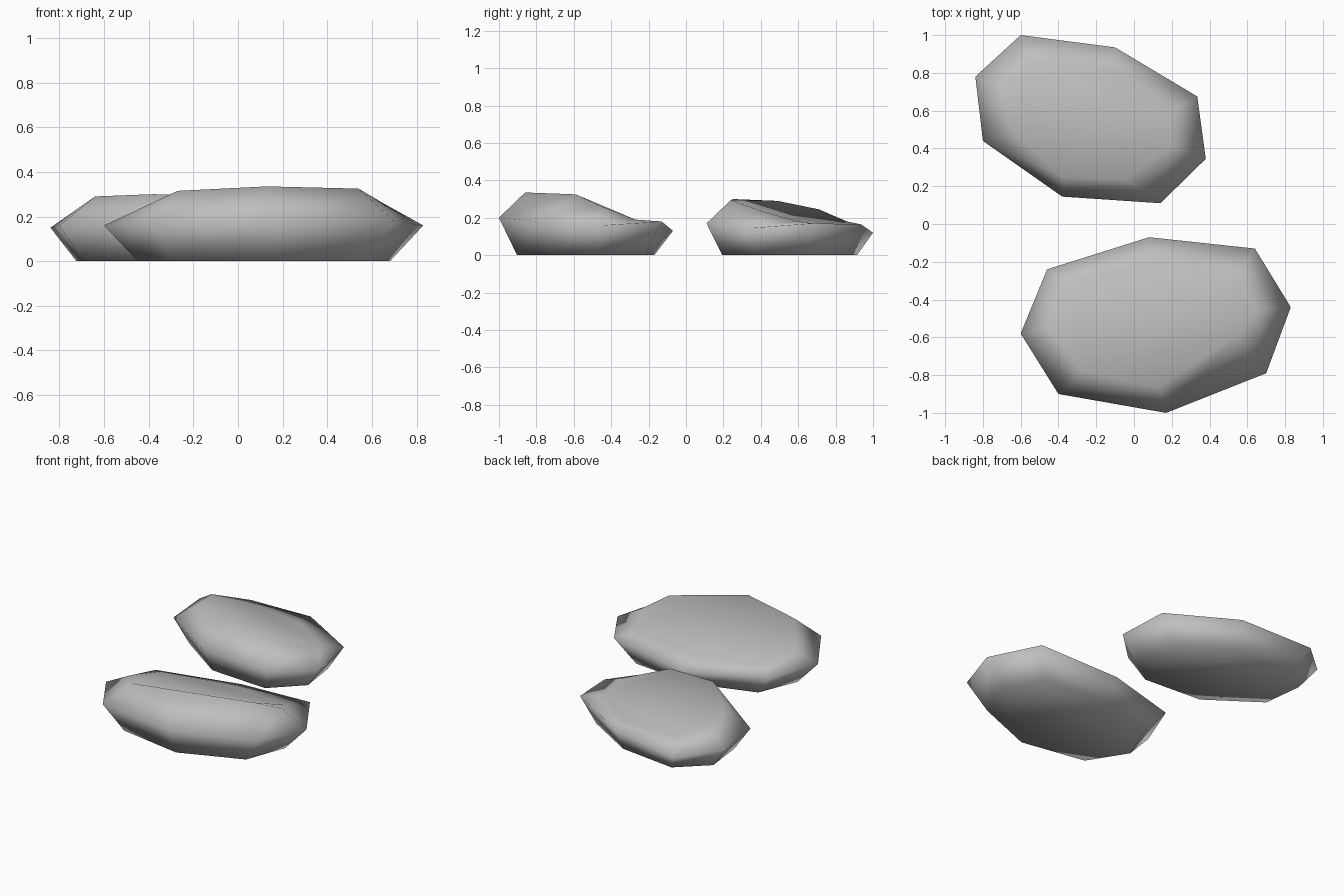
import bpy

cube = bpy.data.objects.get("Cube")
if cube:
    bpy.data.objects.remove(cube, do_unlink=True)

# Plain grey stone
stone = bpy.data.materials.new("grey_stone")
stone.use_nodes = True
grey = (0.52, 0.52, 0.52, 1)
stone.diffuse_color = grey
stone.node_tree.nodes["Principled BSDF"].inputs["Base Color"].default_value = grey


def make_rock(name, rim, top, centre, shrink):
    """Eight-sided boulder: flat base, wide rim and a tilted, faceted top."""
    cx, cy = centre
    base = [(cx + (x - cx) * shrink, cy + (y - cy) * shrink, 0) for x, y, z in rim]
    n = len(rim)
    faces = [tuple(range(n - 1, -1, -1)), tuple(range(2 * n, 3 * n))]
    for ring in (0, n):
        for i in range(n):
            j = (i + 1) % n
            faces.append((ring + i, ring + j, ring + n + j, ring + n + i))
    mesh = bpy.data.meshes.new(name)
    mesh.from_pydata(base + rim + top, [], faces)
    mesh.materials.append(stone)
    mesh.shade_smooth()
    mesh.update()
    rock = bpy.data.objects.new(name, mesh)
    bpy.context.collection.objects.link(rock)
    return rock


# Front boulder, rings run counter-clockwise from the front
make_rock(
    "front_rock",
    rim=[(.17, -1, .2), (.70, -.79, .18), (.83, -.44, .16), (.64, -.13, .18),
         (.08, -.07, .13), (-.46, -.24, .15), (-.60, -.58, .16), (-.40, -.90, .18)],
    top=[(.13, -.86, .335), (.54, -.59, .325), (.65, -.45, .26), (.55, -.27, .19),
         (.08, -.2, .18), (-.36, -.31, .19), (-.45, -.55, .23), (-.27, -.78, .315)],
    centre=(.12, -.54), shrink=.79)

# Back boulder
make_rock(
    "back_rock",
    rim=[(-.38, .145, .17), (.14, .11, .17), (.38, .345, .145), (.335, .675, .17),
         (-.10, .935, .165), (-.60, 1, .12), (-.84, .78, .15), (-.80, .44, .16)],
    top=[(-.38, .25, .3), (-.05, .24, .295), (.2, .42, .23), (.2, .6, .18),
         (-.12, .82, .165), (-.54, .86, .18), (-.7, .71, .245), (-.64, .49, .29)],
    centre=(-.23, .55), shrink=.81)
